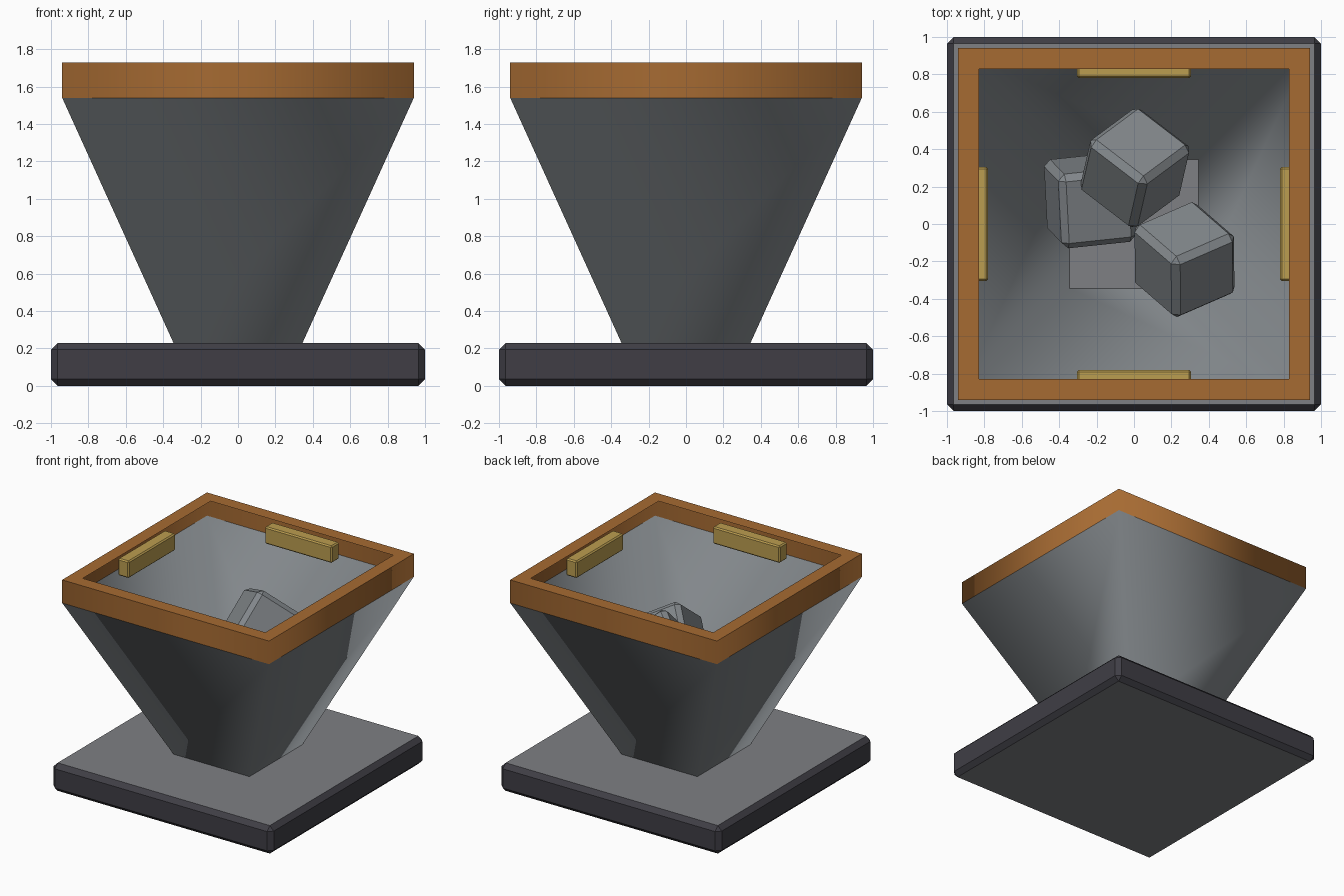
import bpy, bmesh, math
from mathutils import Vector, Matrix

if "Cube" in bpy.data.objects:
    bpy.data.objects.remove(bpy.data.objects["Cube"])


def material(name, rgb):
    m = bpy.data.materials.new(name)
    m.diffuse_color = (*rgb, 1)
    m.use_nodes = True
    m.node_tree.nodes["Principled BSDF"].inputs["Base Color"].default_value = m.diffuse_color
    return m


DARK = material("dark_slate", (0.05, 0.048, 0.06))
GREY = material("stone_grey", (0.21, 0.215, 0.23))
STEEL = material("steel_grey", (0.23, 0.25, 0.265))
ORANGE = material("copper_orange", (0.38, 0.145, 0.032))
GOLD = material("brass_gold", (0.50, 0.34, 0.08))


def finish(name, bm, mats):
    me = bpy.data.meshes.new(name)
    bm.to_mesh(me)
    bm.free()
    for m in mats:
        me.materials.append(m)
    ob = bpy.data.objects.new(name, me)
    bpy.context.collection.objects.link(ob)
    return ob


def box(size, bevel):
    bm = bmesh.new()
    bmesh.ops.create_cube(bm, size=1)
    bmesh.ops.scale(bm, vec=size, verts=bm.verts)
    bmesh.ops.bevel(bm, geom=bm.edges[:], offset=bevel, segments=1, affect='EDGES')
    return bm


def square_loft(name, rings, mat):
    """Skin square rings given as (half width, height)."""
    bm = bmesh.new()
    loops = [[bm.verts.new((x * h, y * h, z)) for x, y in ((-1, -1), (1, -1), (1, 1), (-1, 1))]
             for h, z in rings]
    for a, b in zip(loops, loops[1:]):
        for i in range(4):
            j = (i + 1) % 4
            bm.faces.new((a[i], a[j], b[j], b[i]))
    for f in bm.faces:
        f.smooth = abs(f.normal.z) < 0.9
    bm.normal_update()
    for f in bm.faces:
        f.smooth = abs(f.normal.z) < 0.9
    for e in bm.edges:  # keep the lip edge crisp
        if len(e.link_faces) == 2 and any(not f.smooth for f in e.link_faces):
            e.smooth = False
    return finish(name, bm, [mat])


# Base slab: dark sides and chamfers, grey top and bottom
bm = box((2, 2, 0.23), 0.036)
bmesh.ops.translate(bm, vec=(0, 0, 0.115), verts=bm.verts)
bm.normal_update()
for f in bm.faces:
    f.material_index = 1 if abs(f.normal.z) > 0.9 else 0
finish("base_slab", bm, [DARK, GREY])

# Hopper: open thin-walled funnel
square_loft("hopper", [(0.345, 0.23), (0.94, 1.54)], STEEL)

# Rim: upright band with a flat lip turned inward
square_loft("rim", [(0.94, 1.54), (0.94, 1.73), (0.83, 1.73)], ORANGE)

# Brass bars under the lip, one per side
for i in range(4):
    bm = box((0.61, 0.10, 0.14), 0.01)
    bmesh.ops.transform(bm, verts=bm.verts,
                        matrix=Matrix.Rotation(i * math.pi / 2, 4, 'Z')
                        @ Matrix.Translation((0, 0.83, 1.61)))
    finish(f"side_bar_{i + 1}", bm, [GOLD])

# Tumbled blocks in the hopper: centre and two edge directions
blocks = [
    ((0.005, 0.30, 1.14), (0.30, -0.23, 0.147), (-0.23, -0.20, 0.23)),
    ((0.27, -0.19, 0.98), (0.22, -0.19, 0.25), (-0.32, -0.15, 0.19)),
    ((-0.235, 0.125, 0.78), (0.38, 0.04, -0.08), (0.02, -0.38, -0.097)),
]
for i, (centre, u, v) in enumerate(blocks):
    a = Vector(u).normalized()
    c = a.cross(Vector(v)).normalized()
    b = c.cross(a)
    bm = box((0.41, 0.41, 0.41), 0.035)
    rot = Matrix((a, b, c)).transposed().to_4x4()
    bmesh.ops.transform(bm, verts=bm.verts, matrix=Matrix.Translation(centre) @ rot)
    finish(f"block_{i + 1}", bm, [STEEL])
